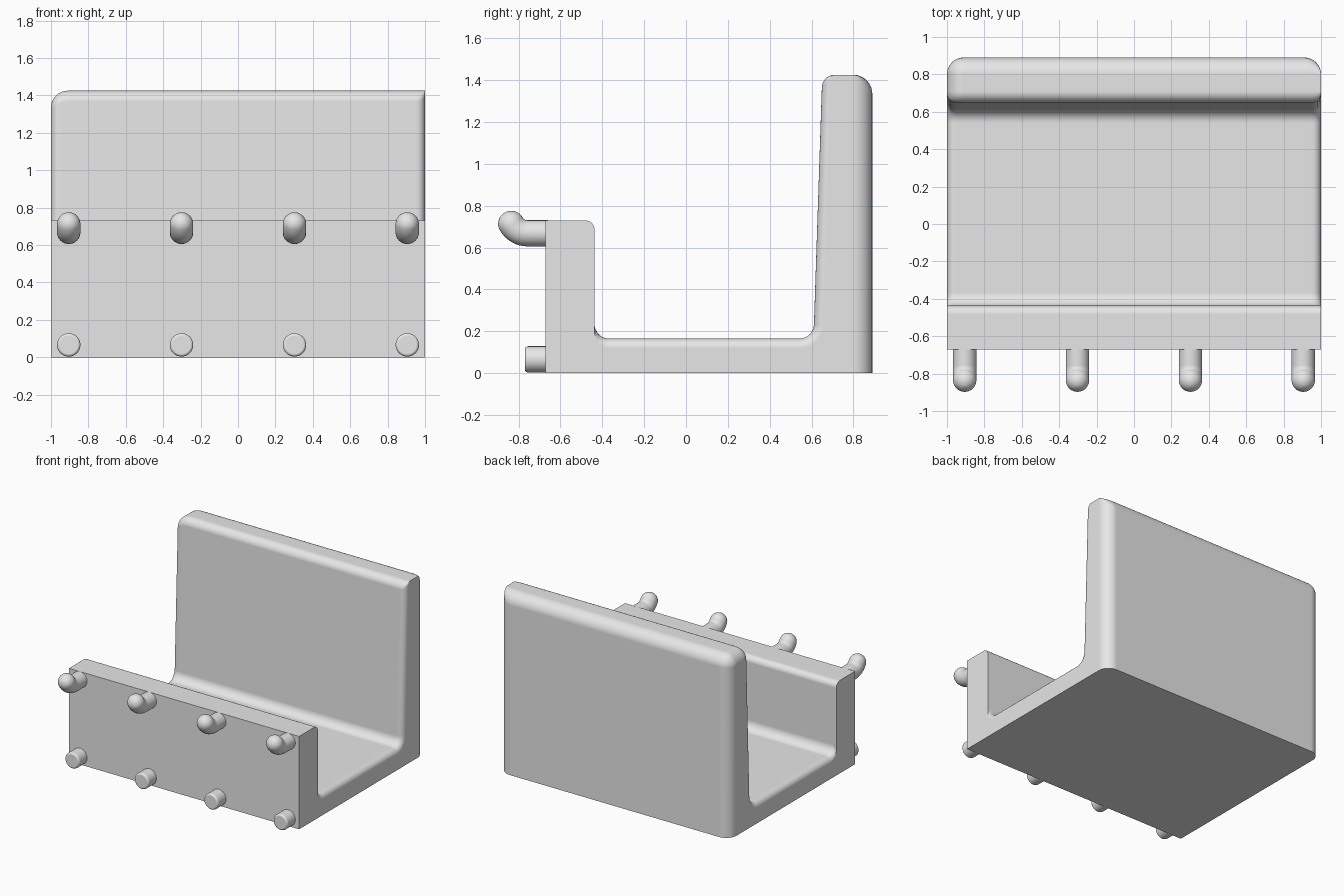
import bpy, bmesh, math
from mathutils import Vector

if "Cube" in bpy.data.objects:
    bpy.data.objects.remove(bpy.data.objects["Cube"])

grey = bpy.data.materials.new("light_grey")
grey.diffuse_color = (0.8, 0.8, 0.8, 1)
grey.use_nodes = True
grey.node_tree.nodes["Principled BSDF"].inputs["Base Color"].default_value = grey.diffuse_color


def loft(name, rings):
    """Skin matching closed rings and cap both ends."""
    bm = bmesh.new()
    rows = [[bm.verts.new(p) for p in ring] for ring in rings]
    n = len(rows[0])
    for a, b in zip(rows, rows[1:]):
        for i in range(n):
            j = (i + 1) % n
            bm.faces.new((a[i], a[j], b[j], b[i]))
    bm.faces.new(rows[0])
    bm.faces.new(rows[-1])
    bmesh.ops.recalc_face_normals(bm, faces=bm.faces)
    mesh = bpy.data.meshes.new(name)
    bm.to_mesh(mesh)
    bm.free()
    mesh.materials.append(grey)
    ob = bpy.data.objects.new(name, mesh)
    bpy.context.collection.objects.link(ob)
    bpy.ops.object.select_all(action='DESELECT')
    ob.select_set(True)
    bpy.context.view_layer.objects.active = ob
    bpy.ops.object.shade_smooth_by_angle(angle=math.radians(35))
    weighted = ob.modifiers.new("weighted_normals", 'WEIGHTED_NORMAL')
    weighted.keep_sharp = True
    return ob


def fillet(corners, steps=8):
    """Round each (y, z, radius) corner of a closed outline."""
    out = []
    for i, (y, z, r) in enumerate(corners):
        p = Vector((y, z))
        if r == 0:
            out.append(p)
            continue
        a = (Vector(corners[i - 1][:2]) - p).normalized()
        b = (Vector(corners[(i + 1) % len(corners)][:2]) - p).normalized()
        half = a.angle(b) / 2
        centre = p + (a + b).normalized() * (r / math.sin(half))
        start = p + a * (r / math.tan(half)) - centre
        end = p + b * (r / math.tan(half)) - centre
        sweep = start.angle(end)
        for k in range(steps + 1):
            f = k / steps
            out.append(centre + (start * math.sin((1 - f) * sweep)
                                 + end * math.sin(f * sweep)) / math.sin(sweep))
    return out


def inset(r, t):
    """Depth of a round edge of radius r at distance t from the end."""
    return 0 if t >= r else r - math.sqrt(r * r - (r - t) ** 2)


def section(x, t, left):
    back = inset(0.09, t)
    top = back if left else 0
    inner = inset(0.045, t)
    outline = fillet([
        (-0.67, 0, 0), (0.89 - back, 0, 0),
        (0.89 - back, 1.425 - top, max(0.09 - back, 0.003)),
        (0.651 + inner, 1.425 - top, max(0.06 - inner, 0.003)),
        (0.609 + inner, 0.165 - inner, 0.07 + inner),
        (-0.437, 0.165 - inner, 0.07),
        (-0.437, 0.73, 0.045), (-0.67, 0.73, 0)])
    return [(x, p.x, p.y) for p in outline]


# Channel body: front lip, floor and tall back wall
ts = [0.09 * (1 - math.cos(k * math.pi / 20)) for k in range(11)]
rings = [section(-1 + t, t, True) for t in ts]
rings += [section(1 - t, t, False) for t in reversed(ts)]
loft("bin_body", rings)


def tube(name, x, path, sides=32):
    """Round tube along (y, z, upward angle, radius) stations."""
    rings = []
    for y, z, ang, r in path:
        ring = []
        for i in range(sides):
            u = 2 * math.pi * i / sides
            c, s = r * math.cos(u), r * math.sin(u)
            ring.append((x + c, y + s * math.sin(ang), z + s * math.cos(ang)))
        rings.append(ring)
    return loft(name, rings)


R = 0.0625      # peg radius
BEND = 0.09     # hook bend radius
TILT = math.radians(60)

# Upper hook: straight, bent upward, domed tip
hook = [(-0.66, 0.668, 0, R)]
for k in range(9):
    a = TILT * k / 8
    hook.append((-0.757 - BEND * math.sin(a), 0.668 + BEND * (1 - math.cos(a)), a, R))
ty, tz = hook[-1][:2]
for k in range(1, 9):
    a = math.radians(88) * k / 8
    d = R * math.sin(a)
    hook.append((ty - d * math.cos(TILT), tz + d * math.sin(TILT), TILT, R * math.cos(a)))

# Lower peg: short stub with a softened rim
stub = [(-0.66, 0.066, 0, R)]
for k in range(6):
    a = math.pi / 2 * k / 5
    stub.append((-0.755 - 0.015 * math.sin(a), 0.066, 0, R - 0.015 * (1 - math.cos(a))))

for i, x in enumerate((-0.905, -0.302, 0.302, 0.905), 1):
    tube(f"upper_hook_{i}", x, hook)
    tube(f"lower_peg_{i}", x, stub)
